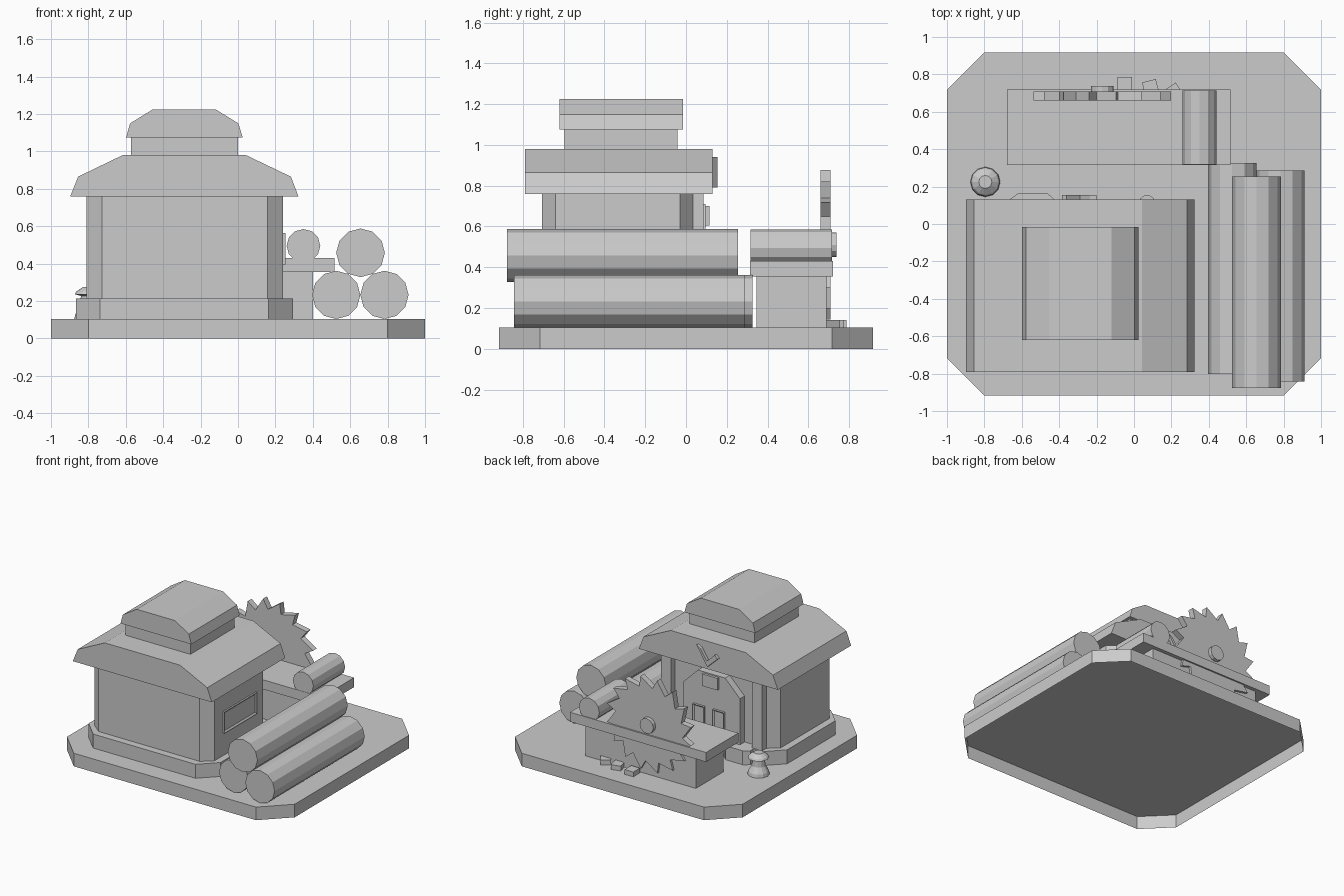
import bpy, bmesh, math
from mathutils import Matrix, Vector

cube = bpy.data.objects.get("Cube")
if cube:
    bpy.data.objects.remove(cube, do_unlink=True)

GREY = (0.6, 0.6, 0.6, 1.0)
grey = bpy.data.materials.new("plain grey")
grey.use_nodes = True
grey.diffuse_color = GREY
for node in grey.node_tree.nodes:
    if node.type == 'BSDF_PRINCIPLED':
        node.inputs["Base Color"].default_value = GREY


def finish(name, bm):
    mesh = bpy.data.meshes.new(name)
    bm.to_mesh(mesh)
    bm.free()
    mesh.materials.append(grey)
    obj = bpy.data.objects.new(name, mesh)
    bpy.context.collection.objects.link(obj)
    return obj


def prism(name, outline, axis, low, high, inset=None, hollow=False):
    """Extrude a flat outline; optionally recess the far end or open the near end."""
    place = {'x': lambda u, v: (low, u, v),
             'y': lambda u, v: (u, low, v),
             'z': lambda u, v: (u, v, low)}[axis]
    bm = bmesh.new()
    face = bm.faces.new([bm.verts.new(place(u, v)) for u, v in outline])
    direction = Vector([axis == a for a in 'xyz'])
    result = bmesh.ops.extrude_face_region(bm, geom=[face], use_keep_orig=True)
    moved = [g for g in result['geom'] if isinstance(g, bmesh.types.BMVert)]
    bmesh.ops.translate(bm, verts=moved, vec=direction * (high - low))
    bmesh.ops.recalc_face_normals(bm, faces=bm.faces)
    if inset:
        end = [f for f in bm.faces if f.normal.dot(direction) > 0.9]
        bmesh.ops.inset_region(bm, faces=end, thickness=inset, depth=-0.01)
    if hollow:
        start = [f for f in bm.faces if f.normal.dot(direction) < -0.9]
        bmesh.ops.delete(bm, geom=start, context='FACES_ONLY')
    return finish(name, bm)


def rect(x0, x1, y0, y1):
    return [(x0, y0), (x1, y0), (x1, y1), (x0, y1)]


def octagon(x0, x1, y0, y1, cx, cy):
    return [(x0 + cx, y0), (x1 - cx, y0), (x1, y0 + cy), (x1, y1 - cy),
            (x1 - cx, y1), (x0 + cx, y1), (x0, y1 - cy), (x0, y0 + cy)]


def circle(x, z, radius, sides, turn=0.0):
    angles = [math.tau * i / sides + turn for i in range(sides)]
    return [(x + radius * math.cos(a), z + radius * math.sin(a)) for a in angles]


def lathe(name, profile, x, y, sides):
    """Stack rings of (radius, height) into a turned solid."""
    bm = bmesh.new()
    rings = [[bm.verts.new((px, py, z)) for px, py in circle(x, y, r, sides)]
             for r, z in profile]
    for lower, upper in zip(rings, rings[1:]):
        for i in range(sides):
            j = (i + 1) % sides
            bm.faces.new((lower[i], lower[j], upper[j], upper[i]))
    bm.faces.new(rings[0])
    bm.faces.new(rings[-1])
    bmesh.ops.recalc_face_normals(bm, faces=bm.faces)
    return finish(name, bm)


# Ground slab, open underneath, with the plinth and walls on it
GROUND = 0.104
FLOOR = 0.215
EAVES = 0.76
prism("ground_slab", octagon(-1, 1, -0.917, 0.917, 0.2, 0.2), 'z', 0, GROUND, hollow=True)
prism("house_plinth", octagon(-0.867, 0.293, -0.765, 0.1, 0.13, 0.13), 'z',
      GROUND, FLOOR, hollow=True)
prism("house_walls", octagon(-0.81, 0.24, -0.707, 0.037, 0.082, 0.067), 'z',
      FLOOR, EAVES, hollow=True)

# Roof with a small raised lantern
prism("main_roof", [(-0.897, EAVES), (0.323, EAVES), (0.283, 0.865), (0.043, 0.98),
                    (-0.617, 0.98), (-0.855, 0.865)], 'y', -0.79, 0.13)
prism("lantern_walls", rect(-0.572, 0, -0.597, -0.042), 'z', 0.98, 1.075, hollow=True)
prism("lantern_roof", [(-0.598, 1.075), (0.025, 1.075), (0.002, 1.15), (-0.12, 1.225),
                       (-0.455, 1.225), (-0.577, 1.15)], 'y', -0.62, -0.015)

# Back doorway: pillars, door, panels and step
for side, x in (("right", -0.73), ("left", 0.07)):
    prism(side + "_door_pillar", rect(x, x + 0.09, 0.03, 0.087), 'z', FLOOR, EAVES)
prism("door", [(-0.54, FLOOR), (-0.04, FLOOR), (-0.04, 0.58), (-0.17, 0.71),
               (-0.41, 0.71), (-0.54, 0.58)], 'y', 0.03, 0.095)
prism("door_sign", rect(-0.355, -0.22, 0.605, 0.7), 'y', 0.09, 0.115)
for side, x in (("right", -0.41), ("left", -0.235)):
    prism(side + "_door_panel", rect(x, x + 0.1, 0.26, 0.44), 'y', 0.09, 0.113, 0.015)
prism("door_step", [(-0.66, 0.05), (-0.43, 0.05), (-0.43, 0.135), (-0.465, 0.167),
                    (-0.615, 0.167), (-0.66, 0.135)], 'z', GROUND, FLOOR, hollow=True)
lathe("small_post", [(0.045, GROUND), (0.045, 0.24)], 0.07, 0.11, 10)

# Gable ornament and side window
prism("gable_ornament", [(-0.2, 0.94), (-0.235, 0.92), (-0.29, 0.835), (-0.36, 0.9),
                         (-0.385, 0.875), (-0.295, 0.79)], 'y', 0.12, 0.155)
prism("side_window", rect(-0.53, -0.12, 0.395, 0.565), 'x', 0.23, 0.253, 0.02)

# Log pile and the log on the bench: x, z, radius, back and front ends
logs = {"inner_log": (0.525, 0.233, 0.129, -0.803, 0.327),
        "outer_log": (0.783, 0.233, 0.129, -0.843, 0.287),
        "upper_log": (0.655, 0.458, 0.13, -0.877, 0.255),
        "bench_log": (0.35, 0.495, 0.09, 0.317, 0.715)}
for name, (x, z, radius, y0, y1) in logs.items():
    prism(name, circle(x, z, radius, 12), 'y', y0, y1)

# Saw bench
prism("bench_body", rect(-0.57, 0.4, 0.345, 0.69), 'z', GROUND, 0.355, hollow=True)
prism("bench_top", rect(-0.68, 0.515, 0.315, 0.72), 'z', 0.355, 0.43)

# Saw blade with raked teeth, and its hub
SAW_X, SAW_Z, TEETH = -0.17, 0.51, 16
step = math.tau / TEETH
first = math.radians(101)
tips = circle(SAW_X, SAW_Z, 0.374, TEETH, first)
roots = circle(SAW_X, SAW_Z, 0.295, TEETH, first + step * 0.77)
prism("saw_blade", [p for pair in zip(tips, roots) for p in pair], 'y', 0.66, 0.708)
prism("saw_hub", circle(SAW_X, SAW_Z, 0.06, 12), 'y', 0.7, 0.738)

# Wood chips on the ground
for i, (x, y, turn) in enumerate([(-0.05, 0.745, 0), (0.09, 0.725, 0.25), (0.215, 0.7, 0.6)]):
    chip = prism(f"wood_chip_{i + 1}", rect(-0.038, 0.038, -0.042, 0.042), 'z',
                 GROUND, 0.142, hollow=True)
    chip.data.transform(Matrix.Translation((x, y, 0)) @ Matrix.Rotation(turn, 4, 'Z'))

# Mooring post
lathe("mooring_post", [(0.08, GROUND), (0.075, 0.13), (0.05, 0.175), (0.045, 0.228),
                       (0.078, 0.236), (0.07, 0.25), (0.035, 0.275)], -0.795, 0.225, 12)
